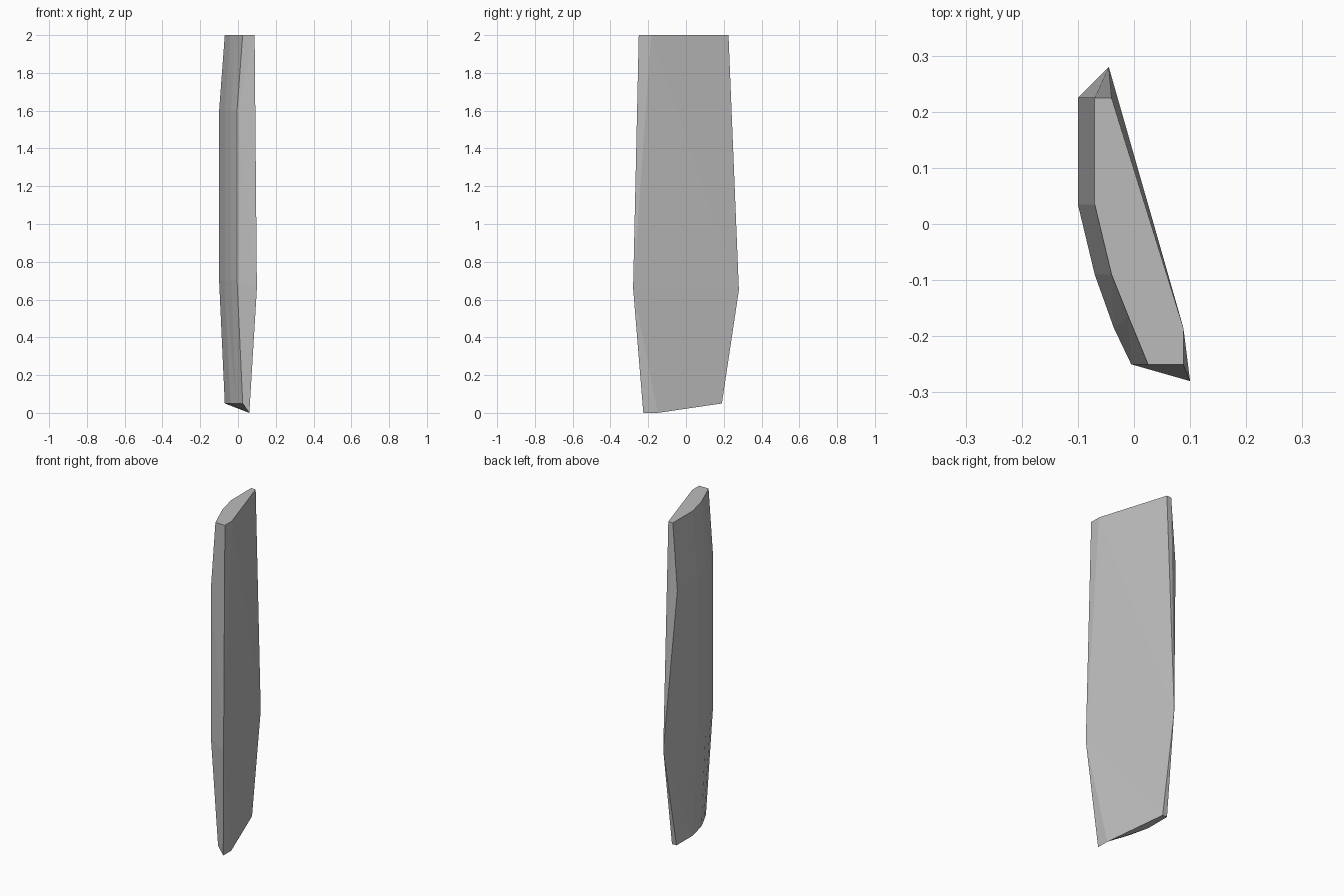
import bpy
import bmesh

cube = bpy.data.objects.get("Cube")
if cube:
    bpy.data.objects.remove(cube, do_unlink=True)

grey = bpy.data.materials.new("stone grey")
grey.use_nodes = True
colour = (0.5, 0.5, 0.5, 1)
grey.diffuse_color = colour
grey.node_tree.nodes["Principled BSDF"].inputs["Base Color"].default_value = colour

bm = bmesh.new()


def column(points):
    return [bm.verts.new(p) for p in points]


def ring(profile, z):
    return column([(x, y, z) for x, y in profile])


# Curved outer side: stacked sections running from back to front
narrow = [(-.07, .225), (-.07, .035), (-.04, -.09), (-.01, -.165), (.025, -.25)]
wide = [(-.10, .225), (-.10, .035), (-.07, -.09), (-.036, -.185), (-.005, -.25)]
foot = [(-.07, .19), (-.07, .035), (-.04, -.09), (-.01, -.155), (.025, -.225)]
outer = [ring(narrow, 2), ring(wide, 1.6), ring(wide, .7), ring(foot, .05)]

# Flat inner side: front corner, chamfer ends and back corner
front = column([(.088, -.25, 2), (.1, -.28, .66), (.06, -.226, 0)])
chamfer_top, chamfer_foot = column([(.088, -.185, 2), (.06, -.15, 0)])
back = column([(-.04, .225, 2), (-.045, .28, .65), (-.04, .19, .05)])

# The outer side runs into the back point on its third section
bm.verts.remove(outer[2][0])
outer[2][0] = back[1]

faces = []
for upper, lower in zip(outer, outer[1:]):
    for i in range(len(upper) - 1):
        faces.append((upper[i], lower[i], lower[i + 1], upper[i + 1]))

# Front edge band
edge = [section[-1] for section in outer]
faces += [(edge[0], edge[1], front[0]),
          (edge[1], edge[2], front[1], front[0]),
          (edge[2], edge[3], front[2], front[1])]

# Back edge band
faces += [(outer[0][0], back[0], back[1]),
          (outer[0][0], back[1], outer[1][0]),
          (outer[3][0], back[1], back[2])]

# Inner broad side
faces += [(front[0], front[1], chamfer_top),
          (chamfer_top, front[1], back[1]),
          (chamfer_top, back[1], back[0]),
          (front[1], front[2], chamfer_foot),
          (front[1], chamfer_foot, back[2], back[1])]

# Top and bottom caps
faces += [(*outer[0], front[0], chamfer_top, back[0]),
          (*outer[3], front[2], chamfer_foot, back[2])]

for face in faces:
    bm.faces.new(face)
bmesh.ops.triangulate(bm, faces=bm.faces[:])
bmesh.ops.recalc_face_normals(bm, faces=bm.faces[:])

mesh = bpy.data.meshes.new("faceted_slab")
bm.to_mesh(mesh)
bm.free()
mesh.materials.append(grey)
slab = bpy.data.objects.new("faceted_slab", mesh)
bpy.context.collection.objects.link(slab)
